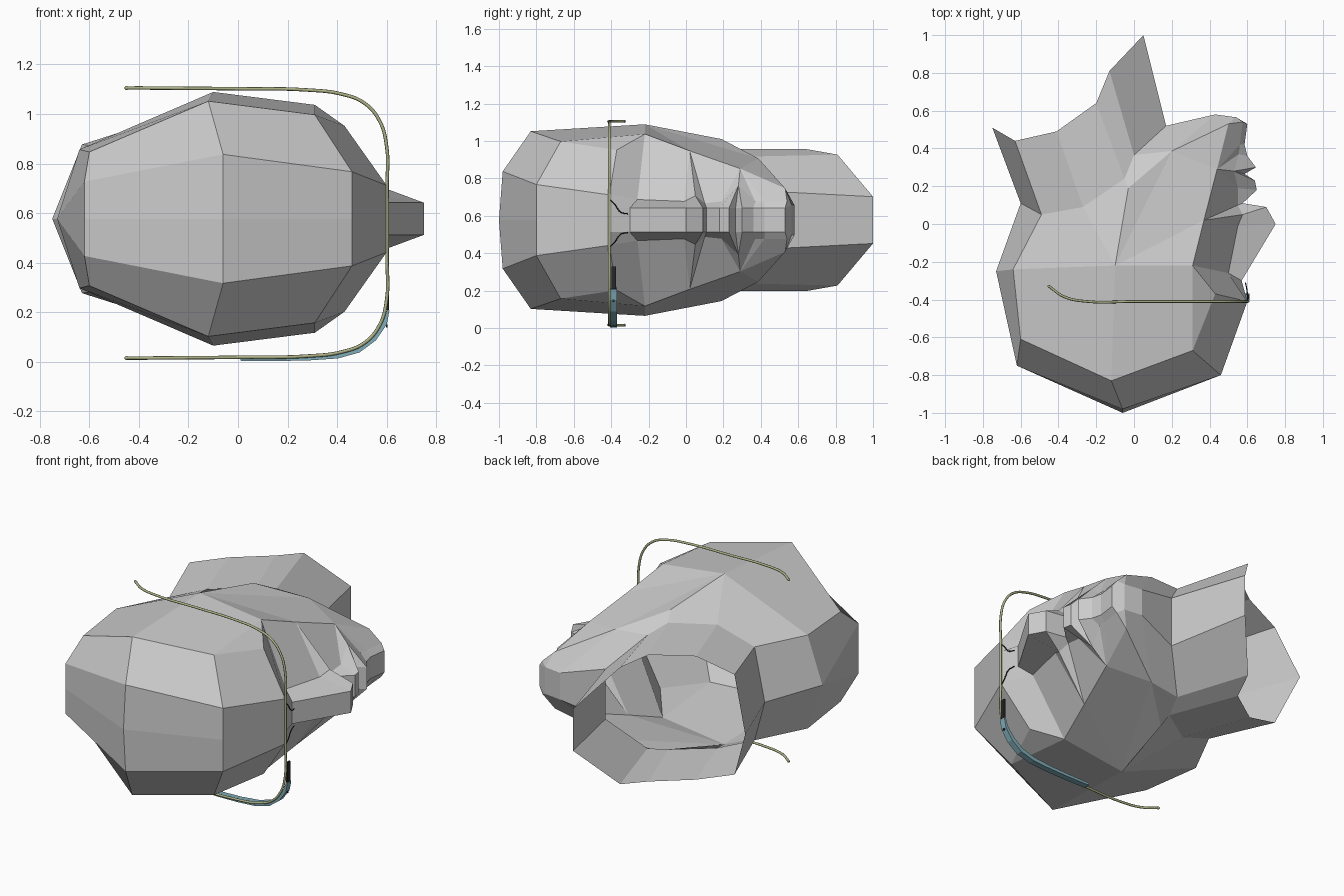
import bpy, bmesh
from mathutils import Vector

if "Cube" in bpy.data.objects:
    bpy.data.objects.remove(bpy.data.objects["Cube"])

HEAD_Z, FRAME_Z = 0.577, 0.560   # symmetry planes of head and eyewear


def material(name, rgb):
    m = bpy.data.materials.new(name)
    m.diffuse_color = (*rgb, 1)
    m.use_nodes = True
    m.node_tree.nodes["Principled BSDF"].inputs["Base Color"].default_value = m.diffuse_color
    return m


OLIVE = material("olive", (0.42, 0.44, 0.24))
TEAL = material("teal", (0.22, 0.42, 0.48))
BLACK = material("black", (0.02, 0.02, 0.02))


def mesh_from_strips(name, strips, mirror_z=None, mat=None):
    """Bridge pairs of equal-length point rows; optionally mirror about a z plane."""
    bm = bmesh.new()
    cache = {}

    def vert(p, s):
        q = (p[0], p[1], p[2] if mirror_z is None else mirror_z + s * p[2])
        key = tuple(round(c, 5) for c in q)
        if key not in cache:
            cache[key] = bm.verts.new(q)
        return cache[key]

    for s in ((1,) if mirror_z is None else (1, -1)):
        for a, b in strips:
            for i in range(len(a) - 1):
                loop = [vert(p, s) for p in (a[i], a[i + 1], b[i + 1], b[i])]
                loop = list(dict.fromkeys(loop))
                if len(loop) > 2 and not bm.faces.get(loop):
                    bm.faces.new(loop)
    bmesh.ops.recalc_face_normals(bm, faces=bm.faces)
    me = bpy.data.meshes.new(name)
    bm.to_mesh(me)
    bm.free()
    ob = bpy.data.objects.new(name, me)
    bpy.context.collection.objects.link(ob)
    if mat:
        me.materials.append(mat)
    return ob


def tube(name, pts, radius, mat):
    cu = bpy.data.curves.new(name, 'CURVE')
    cu.dimensions = '3D'
    cu.bevel_depth, cu.bevel_resolution = radius, 2
    cu.resolution_u, cu.use_fill_caps = 6, True
    sp = cu.splines.new('BEZIER')
    sp.bezier_points.add(len(pts) - 1)
    for bp, p in zip(sp.bezier_points, pts):
        bp.co = p
        bp.handle_left_type = bp.handle_right_type = 'AUTO'
    cu.materials.append(mat)
    ob = bpy.data.objects.new(name, cu)
    bpy.context.collection.objects.link(ob)
    return ob


# --- head: half rows (x, y, distance from symmetry plane), lying on its side ---
side = (-.10, -.22, .512)          # widest point
temple = (.31, -.22, .46)
back_mid, back_side = (-.73, -.25, 0), (-.64, -.24, .28)
jaw_corner, jaw = (-.03, .19, .433), (.20, .386, .33)
cheek, cheek_low, chin_side = (.37, .02, .37), (.44, .29, .275), (.50, .53, .17)

brow = [(.60, -.41, 0), (.60, -.41, .135), (.43, -.37, .375), temple]
forehead = [(.46, -.80, 0), (.46, -.80, .19), (.31, -.67, .42), temple]
crown = [(-.06, -1, 0), (-.06, -.98, .26), (-.12, -.83, .475), side]
back_top = [(-.62, -.75, 0), (-.62, -.75, .15), (-.60, -.61, .27), back_side]
back = [back_mid, back_mid, back_side, back_side]

# face profile: brow, nose, lips, chin
profile = [(.60, -.41), (.57, -.30), (.75, 0), (.70, .09), (.575, .11), (.65, .18),
           (.64, .23), (.585, .265), (.645, .30), (.60, .36), (.585, .42), (.60, .53)]
centre = [(x, y, 0) for x, y in profile]
ridge = [(x, y, .065) for x, y in profile]
mouth = (.53, .28, .185)
inner_face = [brow[1], (.50, -.26, .11), (.55, -.01, .10), (.575, .05, .13), (.55, .10, .09),
              (.55, .19, .10), mouth, mouth, mouth,
              (.555, .37, .10), (.56, .42, .10), (.575, .54, .10)]
outer_face = [brow[2], temple] + [cheek] * 3 + [cheek_low] * 6 + [chin_side]

# under the chin, jaw line and neck
chin, under = (.54, .565, .08), (.43, .58, .08)
chin0, under0 = (.54, .565, 0), (.43, .58, 0)
lower = [back_mid, back_side, side, jaw_corner, jaw, under, under0]
neck_top = [(-.60, .11, 0), (-.49, .05, .28), (-.27, .09, .37), (-.05, .24, .38),
            (0, .365, .34), (.17, .52, .15), (.17, .52, 0)]
neck_rim = [(-.75, .51, 0), (-.63, .44, .30), (-.41, .49, .37), (-.20, .64, .38),
            (-.13, .81, .35), (.05, 1, .125), (.05, 1, 0)]

mesh_from_strips("head", [
    (brow, forehead), (forehead, crown), (crown, back_top), (back_top, back),
    (centre, ridge), (ridge, inner_face), (inner_face, outer_face),
    ([temple, cheek, cheek_low, chin_side], [side, side, jaw, jaw]),
    ([side, side], [jaw_corner, jaw]),
    ([ridge[-1], inner_face[-1], chin_side, jaw], [chin, chin, chin, under]),
    ([centre[-1], chin0, under0], [ridge[-1], chin, under]),
    (lower, neck_top), (neck_top, neck_rim)], HEAD_Z)

# --- eyewear frame: one bent tube, mirrored about its middle ---
half = [(-.45, -.33, .545), (-.37, -.385, .545), (-.25, -.41, .544), (0, -.41, .542),
        (.28, -.41, .537), (.42, -.41, .520), (.51, -.41, .484), (.57, -.41, .415),
        (.60, -.41, .31), (.602, -.41, .15)]
flip = lambda pts, s: [(x, y, FRAME_Z + s * h) for x, y, h in pts]
tube("eyewear_frame", flip(half, 1) + flip(half, -1)[::-1], .007, OLIVE)

for s, label in ((1, "a"), (-1, "b")):
    # rounded temple tips
    bpy.ops.mesh.primitive_uv_sphere_add(segments=12, ring_count=8, radius=.008,
                                         location=flip(half[:1], s)[0])
    tip = bpy.context.object
    tip.name = "temple_tip_" + label
    tip.data.materials.append(OLIVE)
    # nose pad wires
    tube("nose_wire_" + label, flip([(.60, -.41, .13), (.600, -.38, .10), (.598, -.35, .06),
                                     (.590, -.31, .05)], s), .003, BLACK)

# --- side pod: rectangular section following the outside of the bend ---
spine = [Vector(p) for p in ((.01, .018), (.15, .020), (.28, .024), (.40, .036), (.48, .060),
                             (.54, .105), (.585, .16), (.602, .21))]
thick = [.014, .017, .019, .023, .025, .025, .018, .010]
rings = []
for i, (p, t) in enumerate(zip(spine, thick)):
    d = (spine[min(i + 1, 7)] - spine[max(i - 1, 0)]).normalized()
    n = Vector((d.y, -d.x))
    a, b = p, p + n * t
    rings.append([(a.x, -.405, a.y), (b.x, -.405, b.y), (b.x, -.368, b.y),
                  (a.x, -.368, a.y), (a.x, -.405, a.y)])
strips = list(zip(rings, rings[1:]))
for r in (rings[0], rings[-1]):
    strips.append(([r[0], r[1]], [r[3], r[2]]))
mesh_from_strips("side_pod", strips, mat=TEAL)


def box(name, loc, size, mat):
    bpy.ops.mesh.primitive_cube_add(size=1, location=loc)
    ob = bpy.context.object
    ob.name, ob.scale = name, size
    ob.data.materials.append(mat)


# display prism and button at the end of the pod
box("display_prism", (.604, -.386, .268), (.010, .026, .12), BLACK)
box("pod_button", (.600, -.387, .145), (.006, .012, .012), BLACK)
